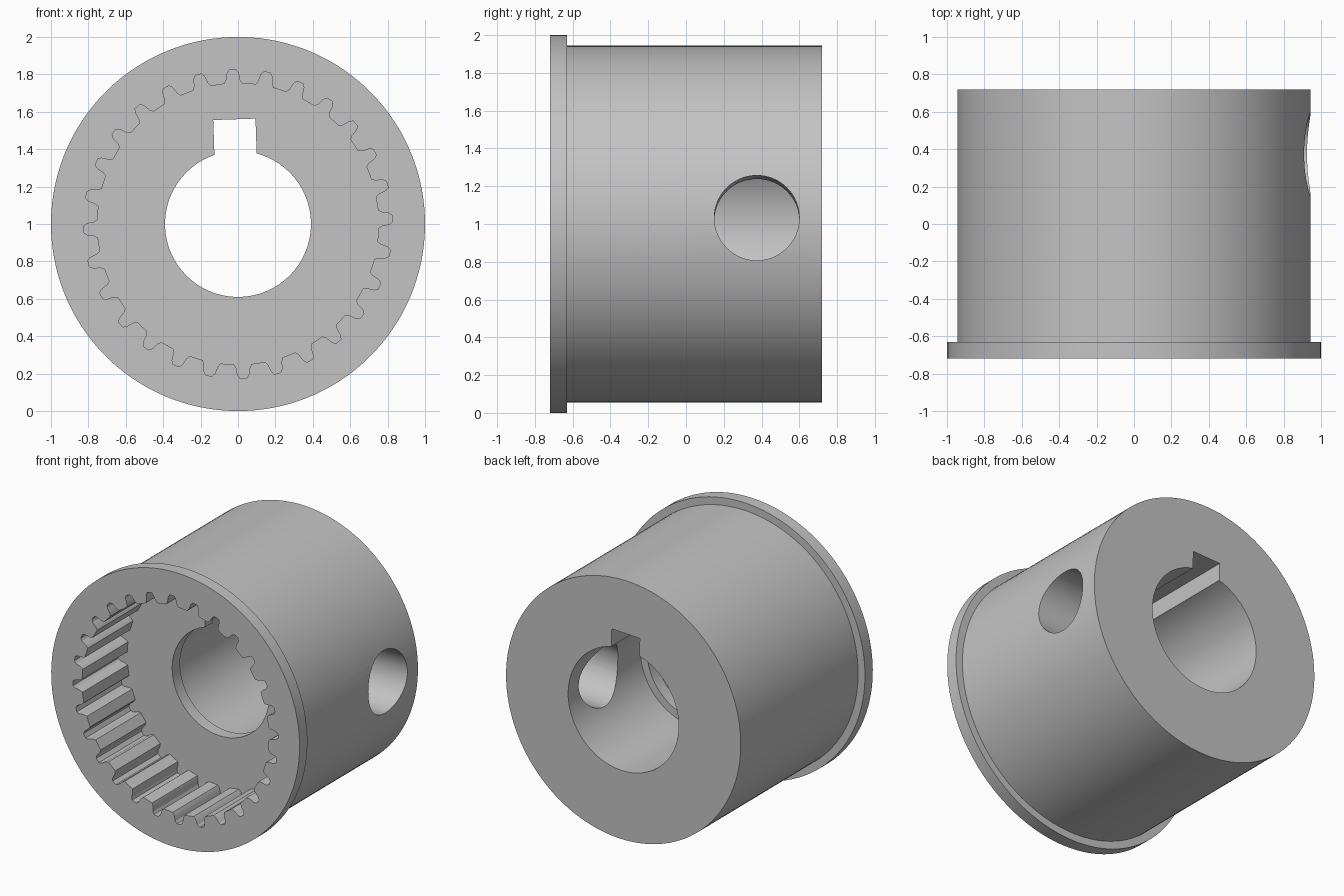
import bpy, bmesh
from math import sin, cos, pi, radians
from mathutils import Matrix, Vector

cube = bpy.data.objects.get("Cube")
if cube:
    bpy.data.objects.remove(cube, do_unlink=True)

TILT = radians(2)                     # whole sleeve is turned slightly on its axis
CENTRE = Matrix.Translation((0, 0, 1))
TURN = CENTRE @ Matrix.Rotation(-TILT, 4, 'Y')
TEETH = 28

metal = bpy.data.materials.new("grey metal")
metal.use_nodes = True
grey = (0.55, 0.55, 0.55, 1)
metal.diffuse_color = grey
metal.node_tree.nodes["Principled BSDF"].inputs["Base Color"].default_value = grey


def make_object(name, bm, matrix):
    bmesh.ops.transform(bm, matrix=matrix, verts=bm.verts)
    bmesh.ops.recalc_face_normals(bm, faces=bm.faces)
    mesh = bpy.data.meshes.new(name)
    bm.to_mesh(mesh)
    bm.free()
    mesh.materials.append(metal)
    ob = bpy.data.objects.new(name, mesh)
    bpy.context.collection.objects.link(ob)
    return ob


def lathe(name, profile, segments):
    """Revolve a closed (radius, y) profile about the y axis."""
    bm = bmesh.new()
    rings = []
    for i in range(segments):
        a = 2 * pi * i / segments
        rings.append([bm.verts.new((r * cos(a), y, r * sin(a))) for r, y in profile])
    n = len(profile)
    for i, ring in enumerate(rings):
        after = rings[(i + 1) % segments]
        for j in range(n):
            k = (j + 1) % n
            bm.faces.new((ring[j], ring[k], after[k], after[j]))
    return make_object(name, bm, TURN)


def prism(name, outline, y0, y1):
    """Extrude an (x, z) outline along y."""
    bm = bmesh.new()
    face = bm.faces.new([bm.verts.new((x, y0, z)) for x, z in outline])
    extruded = bmesh.ops.extrude_face_region(bm, geom=[face])["geom"]
    moved = [v for v in extruded if isinstance(v, bmesh.types.BMVert)]
    bmesh.ops.translate(bm, vec=Vector((0, y1 - y0, 0)), verts=moved)
    return make_object(name, bm, TURN)


def cut(target, cutter):
    cutter.hide_render = True
    mod = target.modifiers.new("cut", 'BOOLEAN')
    mod.operation = 'DIFFERENCE'
    mod.solver = 'EXACT'
    mod.object = cutter
    bpy.context.view_layer.objects.active = target
    bpy.ops.object.modifier_apply(modifier=mod.name)
    bpy.data.objects.remove(cutter, do_unlink=True)


# Flanged sleeve with stepped bore
sleeve = lathe("splined_sleeve", [
    (0.39, -0.72), (1.0, -0.72), (1.0, -0.63), (0.945, -0.63),
    (0.945, 0.72), (0.445, 0.72), (0.445, -0.11), (0.39, -0.11)], 128)

# Internal gear pocket: one tooth space repeated around the axis
space = [(-0.28, 0.752), (-0.21, 0.771), (-0.16, 0.81), (-0.09, 0.826)]
space += [(-f, r) for f, r in reversed(space)]
outline = []
for t in range(TEETH):
    for f, r in space:
        a = 2 * pi * (t + f) / TEETH
        outline.append((r * cos(a), r * sin(a)))
cut(sleeve, prism("gear_pocket_cutter", outline, -0.9, -0.2))

# Keyway
w = 0.113
cut(sleeve, prism("keyway_cutter", [(-w, 0.2), (w, 0.2), (w, 0.56), (-w, 0.56)], -0.4, 0.9))

# Radial hole on the left side
bm = bmesh.new()
bmesh.ops.create_cone(bm, cap_ends=True, segments=64, radius1=0.225, radius2=0.225, depth=1)
place = Matrix.Translation((0.7, 0.375, 0)) @ Matrix.Rotation(pi / 2, 4, 'Y')
cut(sleeve, make_object("radial_hole_cutter", bm, TURN @ place))

# Smooth round walls, crisp edges
bpy.ops.object.select_all(action='DESELECT')
sleeve.select_set(True)
bpy.context.view_layer.objects.active = sleeve
bpy.ops.object.shade_smooth_by_angle(angle=radians(25))
